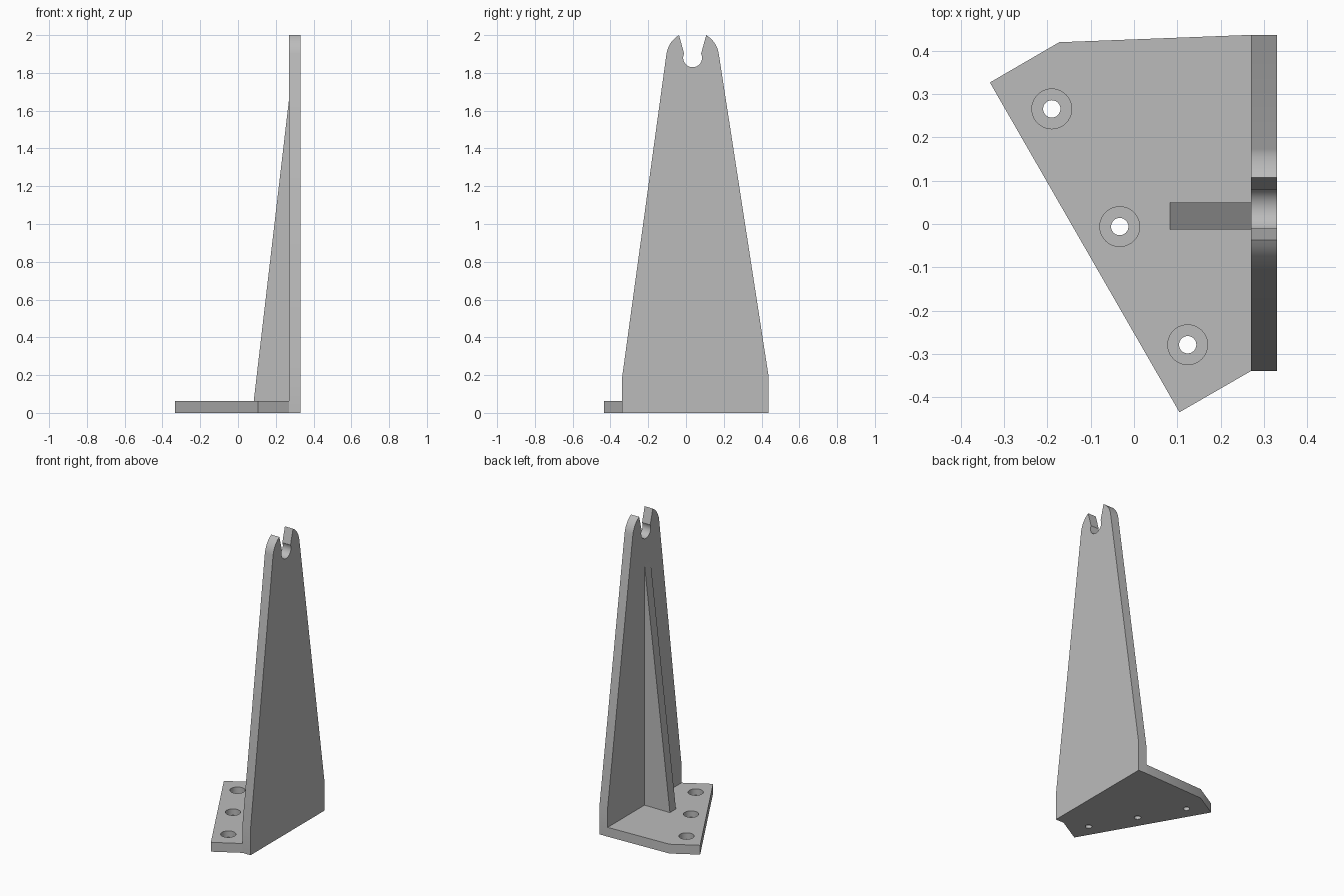
import bpy, bmesh
from math import sin, cos, atan2, radians, tau
from mathutils import Vector

cube = bpy.data.objects.get("Cube")
if cube:
    bpy.data.objects.remove(cube, do_unlink=True)

grey = bpy.data.materials.new("plain grey")
grey.use_nodes = True
colour = (0.5, 0.5, 0.5, 1)
grey.diffuse_color = colour
grey.node_tree.nodes["Principled BSDF"].inputs["Base Color"].default_value = colour


def prism(name, outline, offset):
    """Extrude a flat outline of 3D points along an offset."""
    bm = bmesh.new()
    face = bm.faces.new([bm.verts.new(p) for p in outline])
    moved = bmesh.ops.extrude_face_region(bm, geom=[face], use_keep_orig=True)
    verts = [v for v in moved["geom"] if isinstance(v, bmesh.types.BMVert)]
    bmesh.ops.translate(bm, verts=verts, vec=Vector(offset))
    bmesh.ops.recalc_face_normals(bm, faces=bm.faces[:])
    mesh = bpy.data.meshes.new(name)
    bm.to_mesh(mesh)
    bm.free()
    obj = bpy.data.objects.new(name, mesh)
    bpy.context.collection.objects.link(obj)
    mesh.materials.append(grey)
    return obj


def select(obj):
    bpy.ops.object.select_all(action="DESELECT")
    obj.select_set(True)
    bpy.context.view_layer.objects.active = obj


def smooth(obj):
    select(obj)
    bpy.ops.object.shade_smooth_by_angle(angle=radians(30))


def arc(cy, cz, r, start, end, steps):
    return [(cy + r * cos(start + (end - start) * i / steps),
             cz + r * sin(start + (end - start) * i / steps)) for i in range(steps + 1)]


# Upright plate: tapered sides, rounded prongs and a keyhole notch
cy, cz = 0.035, 1.88
tip = atan2(0.12, 0.072)
side = radians(9)
neck = radians(26)
half = tau / 2
profile = [(-0.34, 0), (0.437, 0), (0.437, 0.195)]
profile += arc(cy, cz, 0.14, side, tip, 8)
profile += arc(cy, cz, 0.05, neck, -half - neck, 28)
profile += arc(cy, cz, 0.14, half - tip, half - side, 8)
profile += [(-0.34, 0.175)]
plate = prism("upright_plate", [(0.27, y, z) for y, z in profile], (0.06, 0, 0))
smooth(plate)

# Rib bracing the plate
prism("support_rib", [(0.083, -0.013, 0.06), (0.27, -0.013, 0.06), (0.27, -0.013, 1.66)],
      (0, 0.063, 0))

# Foot plate with counterbored screw holes
foot = [(-0.333, 0.327), (-0.173, 0.42), (0.27, 0.437), (0.27, -0.34), (0.105, -0.435)]
base = prism("foot_plate", [(x, y, 0) for x, y in foot], (0, 0, 0.062))
for x, y in [(-0.19, 0.266), (-0.033, -0.006), (0.124, -0.279)]:
    for radius, bottom in [(0.046, 0.02), (0.02, -0.05)]:
        ring = arc(x, y, radius, 0, tau, 40)[:-1]
        cutter = prism("hole_cutter", [(u, v, bottom) for u, v in ring], (0, 0, 0.2))
        cutter.hide_render = True
        cut = base.modifiers.new("hole", "BOOLEAN")
        cut.operation = "DIFFERENCE"
        cut.solver = "EXACT"
        cut.object = cutter
        select(base)
        bpy.ops.object.modifier_apply(modifier=cut.name)
        bpy.data.objects.remove(cutter, do_unlink=True)
smooth(base)
